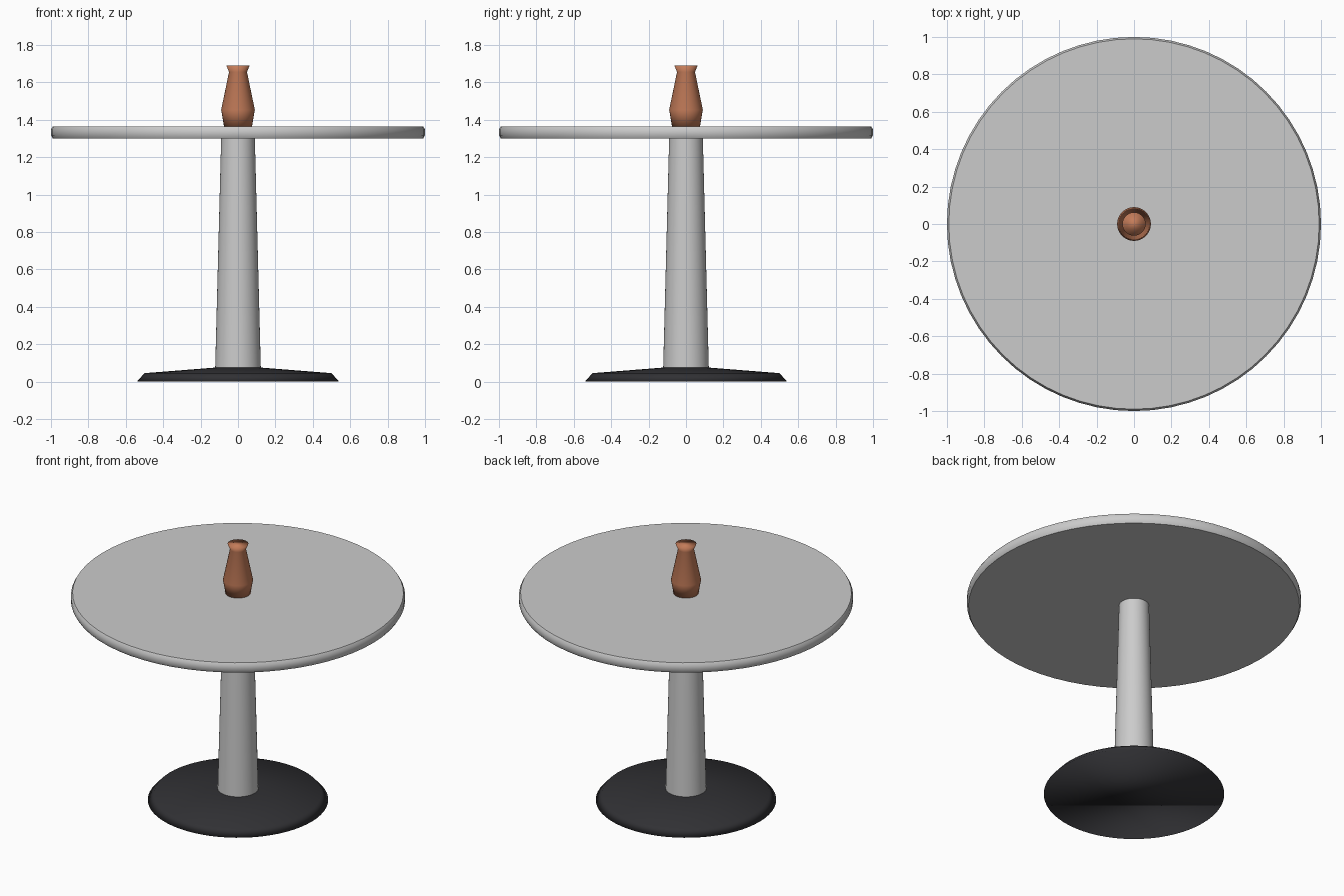
import bpy, bmesh
from math import cos, sin, tau, radians

if "Cube" in bpy.data.objects:
    bpy.data.objects.remove(bpy.data.objects["Cube"])


def material(name, color):
    mat = bpy.data.materials.new(name)
    mat.diffuse_color = (*color, 1.0)
    mat.use_nodes = True
    mat.node_tree.nodes["Principled BSDF"].inputs["Base Color"].default_value = mat.diffuse_color
    return mat


def turned(name, profile, segments=64, mat=None, sharp_angle=None):
    """Closed solid turned around z from (radius, height) points, bottom to top."""
    bm = bmesh.new()
    rings = [[bm.verts.new((r * cos(tau * i / segments), r * sin(tau * i / segments), z))
              for i in range(segments)] for r, z in profile]
    for low, high in zip(rings, rings[1:]):
        for i in range(segments):
            j = (i + 1) % segments
            bm.faces.new((low[i], low[j], high[j], high[i]))
    bm.faces.new(rings[0][::-1])
    bm.faces.new(rings[-1])
    mesh = bpy.data.meshes.new(name)
    bm.to_mesh(mesh)
    bm.free()
    obj = bpy.data.objects.new(name, mesh)
    bpy.context.collection.objects.link(obj)
    if mat:
        mesh.materials.append(mat)
    bpy.ops.object.select_all(action='DESELECT')
    obj.select_set(True)
    bpy.context.view_layer.objects.active = obj
    if sharp_angle:
        bpy.ops.object.shade_smooth_by_angle(angle=radians(sharp_angle))
    else:
        bpy.ops.object.shade_smooth()
    return obj


black = material("black_metal", (0.03, 0.03, 0.034))
clay = material("terracotta", (0.55, 0.2, 0.1))

# Low spreading foot
turned("foot", [(0.54, 0.0), (0.50, 0.045), (0.12, 0.075)], mat=black)

# Tapered column
turned("column", [(0.122, 0.07), (0.09, 1.30)], sharp_angle=30)

# Round top with a slightly rounded rim
turned("table_top", [(0.99, 1.30), (1.0, 1.317), (1.0, 1.348), (0.99, 1.365)],
       sharp_angle=40)

# Vase standing in the middle
turned("vase", [(0.075, 1.365), (0.09, 1.453), (0.048, 1.655), (0.062, 1.69)],
       segments=48, mat=clay)
